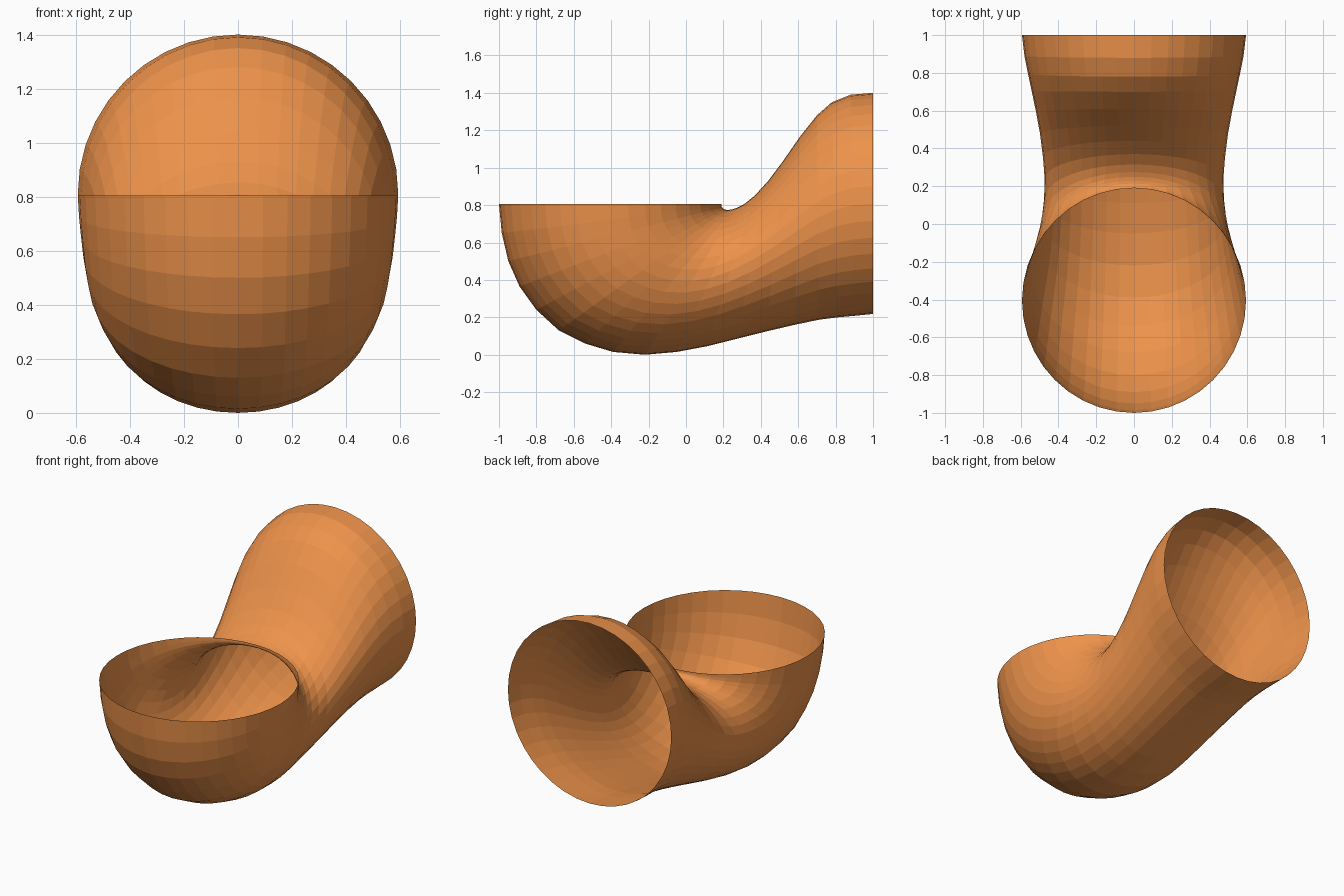
import bpy, bmesh, math
from mathutils import Vector

if "Cube" in bpy.data.objects:
    bpy.data.objects.remove(bpy.data.objects["Cube"])

SIDES = 40

# Cross-sections: outer (y, z), inner (y, z), half width
stations = [
    ((-1.00, 0.805), (0.19, 0.805), 0.593),
    ((-0.985, 0.65), (0.19, 0.795), 0.588),
    ((-0.95, 0.50), (0.192, 0.788), 0.58),
    ((-0.89, 0.365), (0.197, 0.783), 0.572),
    ((-0.80, 0.24), (0.205, 0.778), 0.56),
    ((-0.68, 0.13), (0.215, 0.775), 0.545),
    ((-0.54, 0.06), (0.23, 0.775), 0.525),
    ((-0.39, 0.015), (0.25, 0.778), 0.505),
    ((-0.22, 0.0), (0.275, 0.787), 0.488),
    ((-0.05, 0.015), (0.315, 0.808), 0.476),
    ((0.11, 0.045), (0.37, 0.853), 0.473),
    ((0.27, 0.085), (0.44, 0.93), 0.482),
    ((0.43, 0.125), (0.52, 1.037), 0.497),
    ((0.58, 0.16), (0.61, 1.167), 0.519),
    ((0.71, 0.187), (0.70, 1.28), 0.542),
    ((0.81, 0.20), (0.78, 1.35), 0.561),
    ((0.90, 0.208), (0.88, 1.39), 0.58),
    ((1.00, 0.218), (1.00, 1.40), 0.593),
]

# Open bent tube lofted from elliptical rings
bm = bmesh.new()
rings = []
for outer, inner, w in stations:
    o, i = Vector((0, *outer)), Vector((0, *inner))
    mid, half = (o + i) / 2, (i - o) / 2
    ring = []
    for k in range(SIDES):
        a = 2 * math.pi * k / SIDES
        ring.append(bm.verts.new(mid + half * math.sin(a) + Vector((w * math.cos(a), 0, 0))))
    rings.append(ring)
for r0, r1 in zip(rings, rings[1:]):
    for k in range(SIDES):
        n = (k + 1) % SIDES
        bm.faces.new((r0[k], r1[k], r1[n], r0[n]))
bmesh.ops.recalc_face_normals(bm, faces=bm.faces)
# Make sure the shell faces outwards: the lowest face must point down
low = min(bm.faces, key=lambda f: f.calc_center_median().z)
if low.normal.z > 0:
    bmesh.ops.reverse_faces(bm, faces=bm.faces)

mesh = bpy.data.meshes.new("pipe_elbow")
bm.to_mesh(mesh)
bm.free()
elbow = bpy.data.objects.new("pipe_elbow", mesh)
bpy.context.collection.objects.link(elbow)

# Orange surface
mat = bpy.data.materials.new("orange")
mat.diffuse_color = (0.85, 0.29, 0.07, 1)
mat.use_nodes = True
mat.node_tree.nodes["Principled BSDF"].inputs["Base Color"].default_value = mat.diffuse_color
mesh.materials.append(mat)
